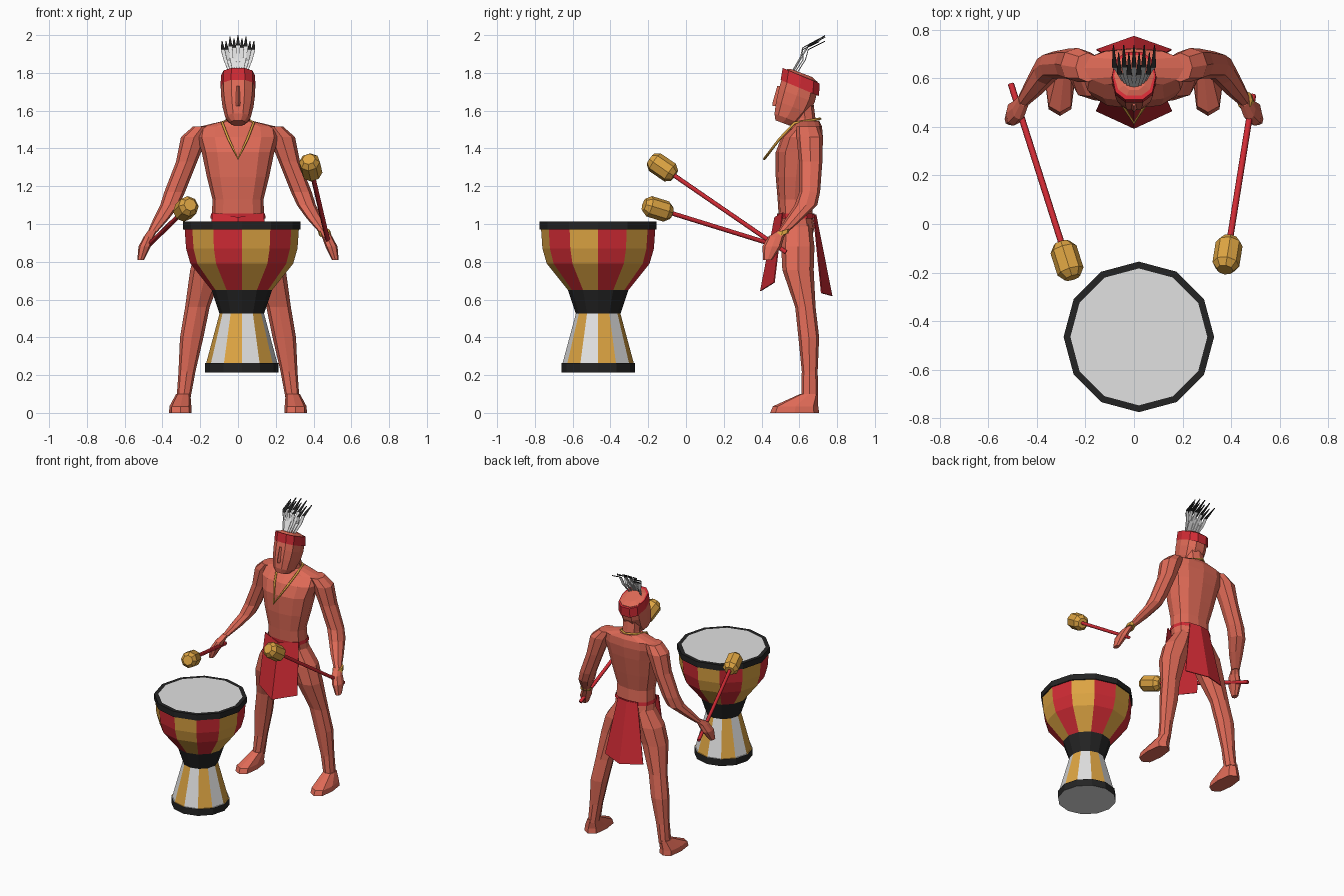
import bpy, bmesh, math
from mathutils import Vector

if "Cube" in bpy.data.objects:
    bpy.data.objects.remove(bpy.data.objects["Cube"])


def mat(name, col):
    m = bpy.data.materials.new(name)
    m.diffuse_color = (*col, 1)
    m.use_nodes = True
    m.node_tree.nodes["Principled BSDF"].inputs["Base Color"].default_value = m.diffuse_color
    return m


SKIN = mat("skin", (0.74, 0.145, 0.095))
RED = mat("red", (0.64, 0.024, 0.035))
GOLD = mat("ochre", (0.72, 0.37, 0.055))
BLACK = mat("black", (0.017, 0.017, 0.017))
WHITE = mat("white", (0.75, 0.75, 0.75))


def finish(name, bm, mats):
    bmesh.ops.recalc_face_normals(bm, faces=bm.faces)
    me = bpy.data.meshes.new(name)
    bm.to_mesh(me)
    bm.free()
    for m in mats:
        me.materials.append(m)
    ob = bpy.data.objects.new(name, me)
    bpy.context.collection.objects.link(ob)
    return ob


def loft(name, rings, mats, n=8, power=0.85, slope=0.0, rule=None, caps=(0, 0), closed=True):
    """Stack of horizontal rings (x, y, z, rx, ry); slope tilts them towards the back."""
    bm = bmesh.new()
    rows = []
    for x, y, z, rx, ry in rings:
        row = []
        for k in range(n):
            a = 2 * math.pi * k / n
            c, s = math.cos(a), math.sin(a)
            c = math.copysign(abs(c) ** power, c) if abs(c) > 1e-6 else 0
            s = math.copysign(abs(s) ** power, s) if abs(s) > 1e-6 else 0
            row.append(bm.verts.new((x + rx * c, y + ry * s, z + slope * ry * s)))
        rows.append(row)
    for r in range(len(rows) - 1):
        for k in range(n):
            j = (k + 1) % n
            f = bm.faces.new((rows[r][k], rows[r][j], rows[r + 1][j], rows[r + 1][k]))
            f.material_index = rule(r, k) if rule else 0
    if closed:
        bm.faces.new(rows[0]).material_index = caps[0]
        bm.faces.new(rows[-1]).material_index = caps[1]
    return finish(name, bm, mats)


def depth_rings(rows):
    """(z, half width, front y, back y) to centred rings."""
    return [(0, (f + b) / 2, z, w, (b - f) / 2) for z, w, f, b in rows]


# ---- drum: staves alternate around the body
def drum_colour(r, k):
    if r in (0, 3, 7, 8, 9):
        return 0
    if r in (1, 2):
        return 3 if k % 2 else 2
    return 2 if k % 2 else 1


profile = [(0.215, 0.195), (0.265, 0.195), (0.265, 0.188), (0.525, 0.118), (0.65, 0.16),
           (0.79, 0.272), (0.87, 0.295), (0.97, 0.302), (0.97, 0.31), (1.012, 0.31), (1.012, 0.282)]
loft("drum", [(0.02, -0.465, z, r, r) for z, r in profile], [BLACK, RED, GOLD, WHITE],
     n=12, power=1, rule=drum_colour, caps=(3, 3))

# ---- torso, neck and head
loft("torso", depth_rings([
    (0.86, 0.08, 0.54, 0.65), (0.98, 0.145, 0.505, 0.68), (1.05, 0.138, 0.49, 0.67),
    (1.13, 0.135, 0.485, 0.665), (1.25, 0.165, 0.475, 0.69), (1.38, 0.192, 0.475, 0.715),
    (1.46, 0.215, 0.505, 0.725), (1.515, 0.205, 0.565, 0.72), (1.545, 0.08, 0.58, 0.705)]),
    [SKIN], n=12, power=0.8)
loft("neck", depth_rings([(1.48, 0.08, 0.565, 0.71), (1.56, 0.062, 0.575, 0.685),
                          (1.68, 0.065, 0.56, 0.67)]), [SKIN])
loft("head", depth_rings([
    (1.535, 0.04, 0.472, 0.55), (1.56, 0.066, 0.466, 0.60), (1.62, 0.082, 0.474, 0.655),
    (1.68, 0.09, 0.488, 0.685), (1.74, 0.09, 0.505, 0.70), (1.785, 0.082, 0.52, 0.70),
    (1.80, 0.05, 0.55, 0.67)]), [SKIN], n=10, power=0.8, slope=-0.38)
loft("nose", [(0, 0.485, 1.625, 0.018, 0.028), (0, 0.485, 1.645, 0.018, 0.026),
              (0, 0.495, 1.73, 0.008, 0.012)], [SKIN], n=4, power=1)
loft("headband", depth_rings([(1.72, 0.093, 0.497, 0.708), (1.785, 0.09, 0.508, 0.712),
                              (1.785, 0.078, 0.525, 0.695)]), [RED],
     n=10, power=0.8, slope=-0.42, closed=False)

# ---- limbs, mirrored left and right
arm = [(.19, .645, 1.515, .05, .06), (.232, .655, 1.46, .07, .07), (.272, .66, 1.33, .056, .062),
       (.335, .655, 1.17, .055, .055), (.362, .635, 1.10, .05, .06), (.405, .575, 1.03, .042, .046),
       (.455, .51, .955, .025, .028)]
hand = [(.452, .512, .965, .024, .026), (.473, .475, .93, .028, .044),
        (.495, .455, .88, .032, .05), (.515, .432, .81, .018, .024)]
leg = [(.075, .59, 1.0, .06, .075), (.12, .592, .88, .10, .088), (.165, .593, .757, .088, .083),
       (.215, .632, .56, .065, .054), (.245, .65, .40, .062, .055), (.27, .655, .22, .045, .042),
       (.288, .655, .08, .037, .045)]
foot = [(.305, .575, 0, .06, .13), (.305, .58, .035, .058, .12), (.29, .652, .10, .038, .048)]
for side, s in (("left", -1), ("right", 1)):
    for part, rings, p in (("arm", arm, 0.85), ("hand", hand, 0.85), ("leg", leg, 0.85), ("foot", foot, 0.7)):
        loft(f"{side}_{part}", [(s * r[0], *r[1:]) for r in rings], [SKIN], power=p)
loft("bracelet", [(.462, .505, .94, .033, .037), (.455, .512, .965, .033, .037)], [GOLD], slope=0.3)

# ---- belt and the two hanging cloth flaps
loft("belt", depth_rings([(1.03, 0.146, 0.484, 0.683), (1.055, 0.143, 0.482, 0.68)]),
     [RED], n=12, power=0.8, closed=False)


def flap(name, top, bottom):
    """top / bottom: half width, edge y, edge z, middle y, middle z."""
    bm = bmesh.new()
    rows = [[bm.verts.new(p) for p in ((-w, ye, ze), (0, ym, zm), (w, ye, ze))]
            for w, ye, ze, ym, zm in (top, bottom)]
    for k in (0, 1):
        bm.faces.new((rows[0][k], rows[0][k + 1], rows[1][k + 1], rows[1][k]))
    ob = finish(name, bm, [RED])
    ob.modifiers.new("thickness", "SOLIDIFY").thickness = 0.006


flap("front_flap", (.135, .515, 1.06, .474, 1.035), (.155, .47, .69, .398, .645))
flap("back_flap", (.08, .678, 1.05, .69, 1.05), (.155, .72, .635, .775, .62))


# ---- cord and sticks
def tube(name, pts, r, m, cyclic=False):
    cu = bpy.data.curves.new(name, "CURVE")
    cu.dimensions = "3D"
    cu.bevel_depth = r
    cu.bevel_resolution = 1
    cu.use_fill_caps = True
    sp = cu.splines.new("POLY")
    sp.points.add(len(pts) - 1)
    for p, co in zip(sp.points, pts):
        p.co = (*co, 1)
    sp.use_cyclic_u = cyclic
    cu.materials.append(m)
    ob = bpy.data.objects.new(name, cu)
    bpy.context.collection.objects.link(ob)


tube("necklace", [(0, .415, 1.345), (.05, .495, 1.45), (.083, .575, 1.535), (.06, .67, 1.55),
                  (0, .71, 1.557), (-.06, .67, 1.55), (-.083, .575, 1.535), (-.05, .495, 1.45)],
     0.007, GOLD, True)

for side, tail, tip in (("left", (-.507, .577, .855), (-.276, -.15, 1.08)),
                        ("right", (.49, .53, .85), (.385, -.125, 1.30))):
    tube(f"{side}_stick", [tail, tip], 0.013, RED)
    head = loft(f"{side}_mallet_head", [(0, 0, z, r, r) for z, r in
                ((-.078, .034), (-.05, .056), (.05, .056), (.078, .034))], [GOLD], power=1)
    head.location = tip
    head.rotation_euler = (Vector(tip) - Vector(tail)).to_track_quat("Z", "Y").to_euler()

# ---- feathers: pale shafts with dark tips, fanned across the headband
for i in range(9):
    t = (i - 4) / 4
    lift = 0.03 * t * t + (0.015 if i % 2 else 0)
    back = -0.03 if i % 2 else 0
    bm = bmesh.new()
    spine = [(.045, .555, 1.80, .004), (.065, .60, 1.88, .011), (.08, .645 + back, 1.945, .011),
             (.085, .735 + back, 2.0, .002)]
    rows = [[bm.verts.new((x * t + w * q, y + 0.03 * t * t * (j < 2), z - lift * j / 3)) for q in (-1, 1)]
            for j, (x, y, z, w) in enumerate(spine)]
    for j in range(3):
        f = bm.faces.new((rows[j][0], rows[j][1], rows[j + 1][1], rows[j + 1][0]))
        f.material_index = int(j == 2)
    ob = finish(f"feather_{i + 1}", bm, [WHITE, BLACK])
    ob.modifiers.new("thickness", "SOLIDIFY").thickness = 0.005
